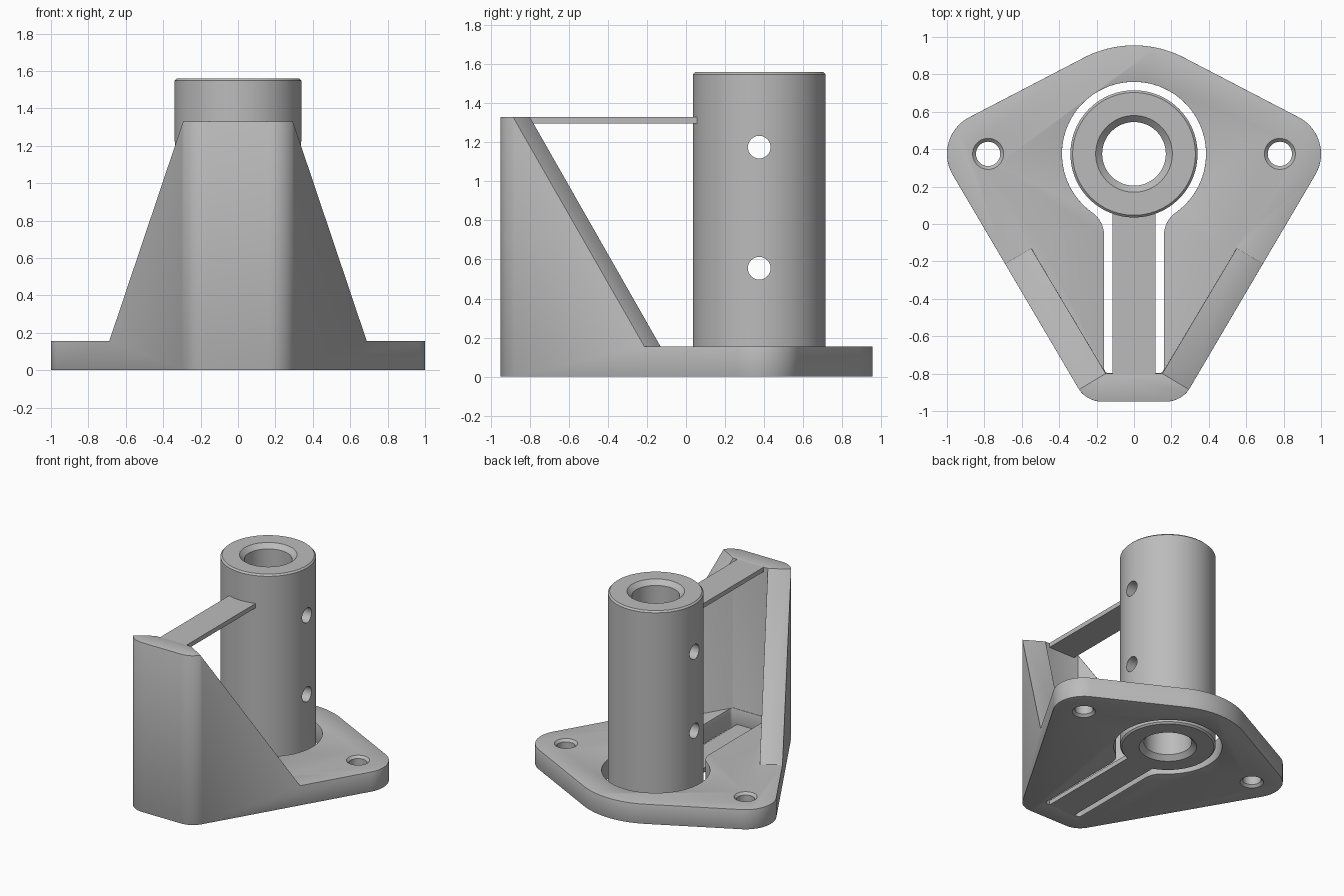
import bpy, bmesh
from math import radians, sin, cos, pi, tau, hypot, atan2
from mathutils import Vector, Matrix

if "Cube" in bpy.data.objects:
    bpy.data.objects.remove(bpy.data.objects["Cube"])

grey = bpy.data.materials.new("plain_grey")
grey.use_nodes = True
shade = (0.5, 0.5, 0.5, 1)
grey.diffuse_color = shade
grey.node_tree.nodes["Principled BSDF"].inputs["Base Color"].default_value = shade

AXIS_Y = 0.375            # tube axis position along y
TOP, PLATE = 1.33, 0.155  # wall height, plate thickness


def add(name, bm):
    bmesh.ops.recalc_face_normals(bm, faces=bm.faces)
    mesh = bpy.data.meshes.new(name)
    bm.to_mesh(mesh)
    bm.free()
    ob = bpy.data.objects.new(name, mesh)
    bpy.context.collection.objects.link(ob)
    mesh.materials.append(grey)
    return ob


def prism(name, points, sweep):
    """Extrude a closed 3D polygon along a vector."""
    bm = bmesh.new()
    face = bm.faces.new([bm.verts.new(p) for p in points])
    ext = bmesh.ops.extrude_face_region(bm, geom=[face], use_keep_orig=True)
    moved = [g for g in ext["geom"] if isinstance(g, bmesh.types.BMVert)]
    bmesh.ops.translate(bm, verts=moved, vec=sweep)
    return add(name, bm)


def lathe(name, profile, x=0, y=0, steps=64):
    """Revolve a closed (radius, z) profile about a vertical axis."""
    bm = bmesh.new()
    verts = [bm.verts.new((r, 0, z)) for r, z in profile]
    edges = [bm.edges.new((a, b)) for a, b in zip(verts, verts[1:] + verts[:1])
             if a.co.x + b.co.x > 0]
    bmesh.ops.spin(bm, geom=verts + edges, cent=(0, 0, 0), axis=(0, 0, 1),
                   angle=tau, steps=steps, use_merge=True)
    bmesh.ops.remove_doubles(bm, verts=bm.verts, dist=1e-5)
    bmesh.ops.translate(bm, verts=bm.verts, vec=(x, y, 0))
    return add(name, bm)


def arc(cx, cy, r, start, end, n):
    return [(cx + r * cos(start + (end - start) * i / n),
             cy + r * sin(start + (end - start) * i / n)) for i in range(n + 1)]


def mirrored(half):
    """Close a right-hand outline with its mirror image."""
    return half + [(-x, y) for x, y in reversed(half) if abs(x) > 1e-5]


def cut(ob, cutter):
    cutter.hide_render = True
    mod = ob.modifiers.new("cut", "BOOLEAN")
    mod.operation, mod.solver, mod.object = "DIFFERENCE", "EXACT", cutter


def bevel(ob, width):
    mod = ob.modifiers.new("edge", "BEVEL")
    mod.width, mod.segments = width, 2
    mod.limit_method, mod.angle_limit = "ANGLE", radians(35)


def finish(ob, cutters=()):
    """Apply the modifiers, drop the cutters and smooth the curved faces."""
    deps = bpy.context.evaluated_depsgraph_get()
    mesh = bpy.data.meshes.new_from_object(ob.evaluated_get(deps))
    ob.modifiers.clear()
    ob.data = mesh
    for c in cutters:
        bpy.data.objects.remove(c)
    bpy.ops.object.select_all(action="DESELECT")
    ob.select_set(True)
    bpy.context.view_layer.objects.active = ob
    bpy.ops.object.shade_smooth_by_angle(angle=radians(30))


def tangent(a, b):
    """Outward normal angle of the line touching two circles (x, y, r)."""
    dx, dy = b[0] - a[0], b[1] - a[1]
    d = hypot(dx, dy)
    return atan2(dy, dx) - pi / 2 + math_asin((a[2] - b[2]) / d)


def math_asin(v):
    return atan2(v, (1 - v * v) ** 0.5)


# Frame: rounded outline at full height, carved down to plate and walls
front, ear, back = (0.17, -0.8, 0.15), (0.78, AXIS_Y, 0.22), (0, AXIS_Y, 0.58)
t1, t2 = tangent(front, ear), tangent(ear, back)
outline = mirrored(arc(*front, -pi / 2, t1, 10) + arc(*ear, t1, t2, 20)
                   + arc(*back, t2, pi / 2, 12))
frame = prism("base_frame", [(x, y, 0) for x, y in outline], (0, 0, TOP))

# Pocket between the two side walls
corner = Vector((0.15, -0.8, 0))
along = Vector((0.512, 0.859, 0)).normalized()
outward = Vector((along.y, -along.x, 0))
far = corner + along * 2.5
half = [(corner.x, corner.y), (far.x, far.y)]
pocket = prism("pocket_cutter", [(x, y, PLATE) for x, y in mirrored(half)], (0, 0, 2))
cutters = [pocket]

# Sloped tops of the side walls
slope = 0.78
rise = 1.6
over = -slope * (rise - TOP) / (TOP - PLATE)
side = [(over, rise), (slope, PLATE), (2.5, PLATE), (2.5, rise)]
for s in (1, -1):
    flip = Matrix.Scale(s, 3, (1, 0, 0)) if s > 0 else Matrix.Diagonal((-1, 1, 1))
    if s > 0:
        flip = Matrix.Identity(3)
    pts = [corner + along * d - outward * 0.05 + Vector((0, 0, z)) for d, z in side]
    cutters.append(prism("slope_cutter", [flip @ p for p in pts], flip @ outward * 0.8))

# Keyhole opening around the tube and the lower strip
hole, slot, fillet = 0.385, 0.16, 0.15
fx = slot + fillet
fy = AXIS_Y - ((hole + fillet) ** 2 - fx ** 2) ** 0.5
turn = atan2(AXIS_Y - fy, -fx)
keyhole = mirrored(arc(slot - 0.025, -0.772, 0.025, -pi / 2, 0, 5)
                   + arc(fx, fy, fillet, pi, turn, 10)
                   + arc(0, AXIS_Y, hole, turn - pi, pi / 2, 36))
cutters.append(prism("keyhole_cutter", [(x, y, -0.1) for x, y in keyhole], (0, 0, 0.27)))
for c in cutters:
    cut(frame, c)
bevel(frame, 0.012)

# Countersunk bolt holes
drill = [(0, -0.02), (0.103, -0.02), (0.065, 0.018),
         (0.065, 0.137), (0.103, 0.175), (0, 0.175)]
for s in (1, -1):
    bolt = lathe("bolt_cutter", drill, s * 0.78, AXIS_Y, 40)
    cut(frame, bolt)
    cutters.append(bolt)
finish(frame, cutters)

# Tube with chamfered bore and two cross holes
R, H, B, C = 0.34, 1.56, 0.17, 0.205
e, c = 0.012, C - B
tube = lathe("tube", [(C, 0), (R - e, 0), (R, e), (R, H - e), (R - e, H),
                      (C, H), (B, H - c), (B, c)], 0, AXIS_Y, 96)
pins = []
for z in (0.555, 1.175):
    bm = bmesh.new()
    bmesh.ops.create_cone(bm, cap_ends=True, segments=40, radius1=0.058,
                          radius2=0.058, depth=1,
                          matrix=Matrix.Translation((0, AXIS_Y, z)) @ Matrix.Rotation(pi / 2, 4, "Y"))
    pins.append(add("pin_cutter", bm))
    cut(tube, pins[-1])
finish(tube, pins)

# Thin strips joining the tube to the frame
for name, z in (("upper_strip", TOP - 0.035), ("lower_strip", 0)):
    w, y0, y1 = 0.115, -0.81, 0.07
    strip = prism(name, [(-w, y0, z), (w, y0, z), (w, y1, z), (-w, y1, z)], (0, 0, 0.035))
    finish(strip)
